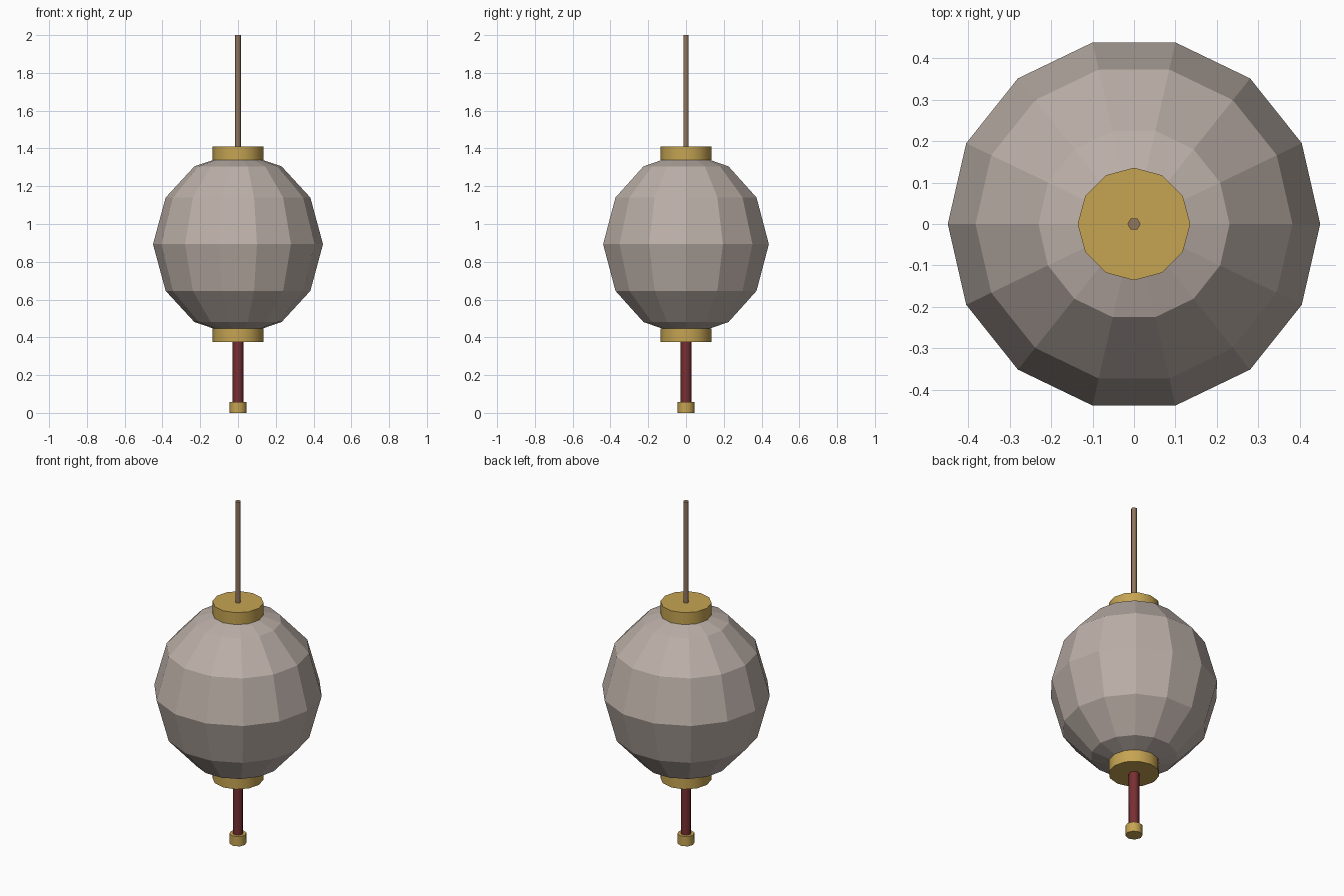
import bpy
import bmesh
from math import cos, sin, tau, radians

cube = bpy.data.objects.get("Cube")
if cube:
    bpy.data.objects.remove(cube, do_unlink=True)


def make_material(name, rgb):
    mat = bpy.data.materials.new(name)
    mat.use_nodes = True
    mat.diffuse_color = (*rgb, 1)
    mat.node_tree.nodes["Principled BSDF"].inputs["Base Color"].default_value = (*rgb, 1)
    return mat


paper = make_material("warm grey paper", (0.50, 0.43, 0.39))
gold = make_material("gold", (0.56, 0.37, 0.085))
red = make_material("dark red", (0.19, 0.028, 0.032))
wood = make_material("brown wood", (0.28, 0.18, 0.11))


def lathe(name, profile, sides, mat, smooth=True):
    """Closed turned solid from (radius, height) points, bottom to top."""
    bm = bmesh.new()
    rings = [[bm.verts.new((r * cos(tau * i / sides), r * sin(tau * i / sides), z))
              for i in range(sides)] for r, z in profile]
    for low, high in zip(rings, rings[1:]):
        for i in range(sides):
            j = (i + 1) % sides
            bm.faces.new((low[i], low[j], high[j], high[i]))
    bm.faces.new(rings[0][::-1])
    bm.faces.new(rings[-1])
    mesh = bpy.data.meshes.new(name)
    bm.to_mesh(mesh)
    bm.free()
    mesh.materials.append(mat)
    obj = bpy.data.objects.new(name, mesh)
    bpy.context.collection.objects.link(obj)
    if smooth:
        bpy.ops.object.select_all(action='DESELECT')
        obj.select_set(True)
        bpy.context.view_layer.objects.active = obj
        bpy.ops.object.shade_smooth_by_angle(angle=radians(62))
    return obj


def cylinder(name, radius, bottom, top, sides, mat):
    return lathe(name, [(radius, bottom), (radius, top)], sides, mat)


# Faceted paper globe, symmetric about its middle
middle = 0.893
upper = [(0.383, 0.247), (0.231, 0.412), (0.125, 0.448)]
globe = ([(r, middle - h) for r, h in reversed(upper)] + [(0.45, middle)]
         + [(r, middle + h) for r, h in upper])
lathe("paper_globe", globe, 14, paper, smooth=False)

# Gold collars above and below the globe
cylinder("top_collar", 0.136, 1.34, 1.41, 12, gold)
cylinder("bottom_collar", 0.136, 0.376, 0.446, 12, gold)

# Hanging rod
cylinder("hanging_rod", 0.016, 1.40, 2.0, 6, wood)

# Tassel with its gold end
cylinder("tassel_cord", 0.028, 0.03, 0.39, 8, red)
cylinder("tassel_end", 0.046, 0.0, 0.057, 8, gold)
